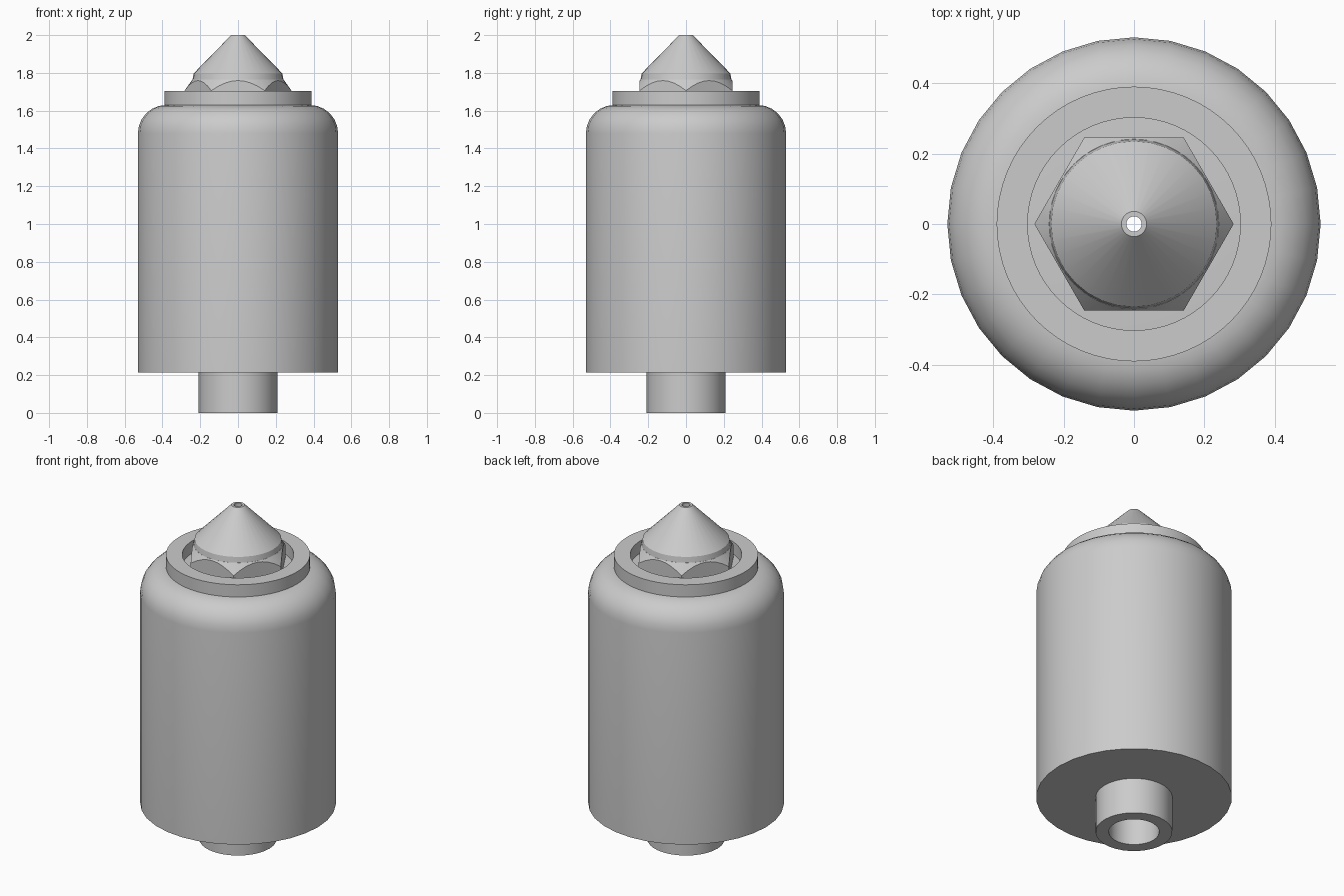
import bpy, bmesh
from math import cos, sin, pi, radians

old = bpy.data.objects.get("Cube")
if old:
    bpy.data.objects.remove(old, do_unlink=True)

# Single plain metal colour
metal = bpy.data.materials.new("grey metal")
metal.use_nodes = True
grey = (0.6, 0.6, 0.6, 1)
metal.diffuse_color = grey
metal.node_tree.nodes["Principled BSDF"].inputs["Base Color"].default_value = grey


def lathe(name, profile, steps=32):
    """Revolve a closed (radius, height) outline around the z axis."""
    bm = bmesh.new()
    rings = []
    for i in range(steps):
        a = 2 * pi * i / steps
        rings.append([bm.verts.new((r * cos(a), r * sin(a), z)) for r, z in profile])
    n = len(profile)
    for i in range(steps):
        a, b = rings[i], rings[(i + 1) % steps]
        for j in range(n):
            k = (j + 1) % n
            bm.faces.new((a[j], b[j], b[k], a[k]))
    bmesh.ops.recalc_face_normals(bm, faces=bm.faces[:])
    mesh = bpy.data.meshes.new(name)
    bm.to_mesh(mesh)
    bm.free()
    mesh.materials.append(metal)
    obj = bpy.data.objects.new(name, mesh)
    bpy.context.collection.objects.link(obj)
    return obj


def activate(obj):
    bpy.ops.object.select_all(action='DESELECT')
    obj.select_set(True)
    bpy.context.view_layer.objects.active = obj


BORE, TOP = 0.137, 1.63

# Main body with a rounded shoulder
shoulder = [(0.38 + 0.15 * cos(t * pi / 12), TOP - 0.15 + 0.15 * sin(t * pi / 12))
            for t in range(7)]
body = lathe("body", [(BORE, 0.215), (0.53, 0.215)] + shoulder + [(BORE, TOP)])

# Inlet tube below the body
tube = lathe("inlet_tube", [(BORE, 0), (0.208, 0), (0.208, 0.215), (BORE, 0.215)])

# Raised collar around the nozzle seat
collar = lathe("collar", [(0.302, TOP), (0.39, TOP), (0.39, 1.703), (0.302, 1.703)], 64)

# Hexagonal nut, its top corners chamfered by a conical cutter
nut = lathe("hex_nut", [(0.17, TOP), (0.283, TOP), (0.283, 1.8), (0.17, 1.8)], 6)
cutter = lathe("chamfer_cutter", [(0.1, 1.5), (0.43, 1.5), (0.241, 1.765), (0.1, 1.765)], 48)
cutter.hide_render = True
cut = nut.modifiers.new("chamfer", 'BOOLEAN')
cut.operation = 'INTERSECT'
cut.solver = 'EXACT'
cut.object = cutter
activate(nut)
bpy.ops.object.modifier_apply(modifier=cut.name)
bpy.data.objects.remove(cutter, do_unlink=True)

# Conical nozzle tip with a small outlet hole
nozzle = lathe("nozzle_tip", [
    (BORE, TOP), (0.2, TOP), (0.2, 1.7), (0.241, 1.763), (0.235, 1.797),
    (0.036, 2.0), (0.022, 2.0), (0.022, 1.92), (BORE, 1.78)])

for obj in (body, tube, collar, nut, nozzle):
    activate(obj)
    bpy.ops.object.shade_smooth_by_angle(angle=radians(30))
